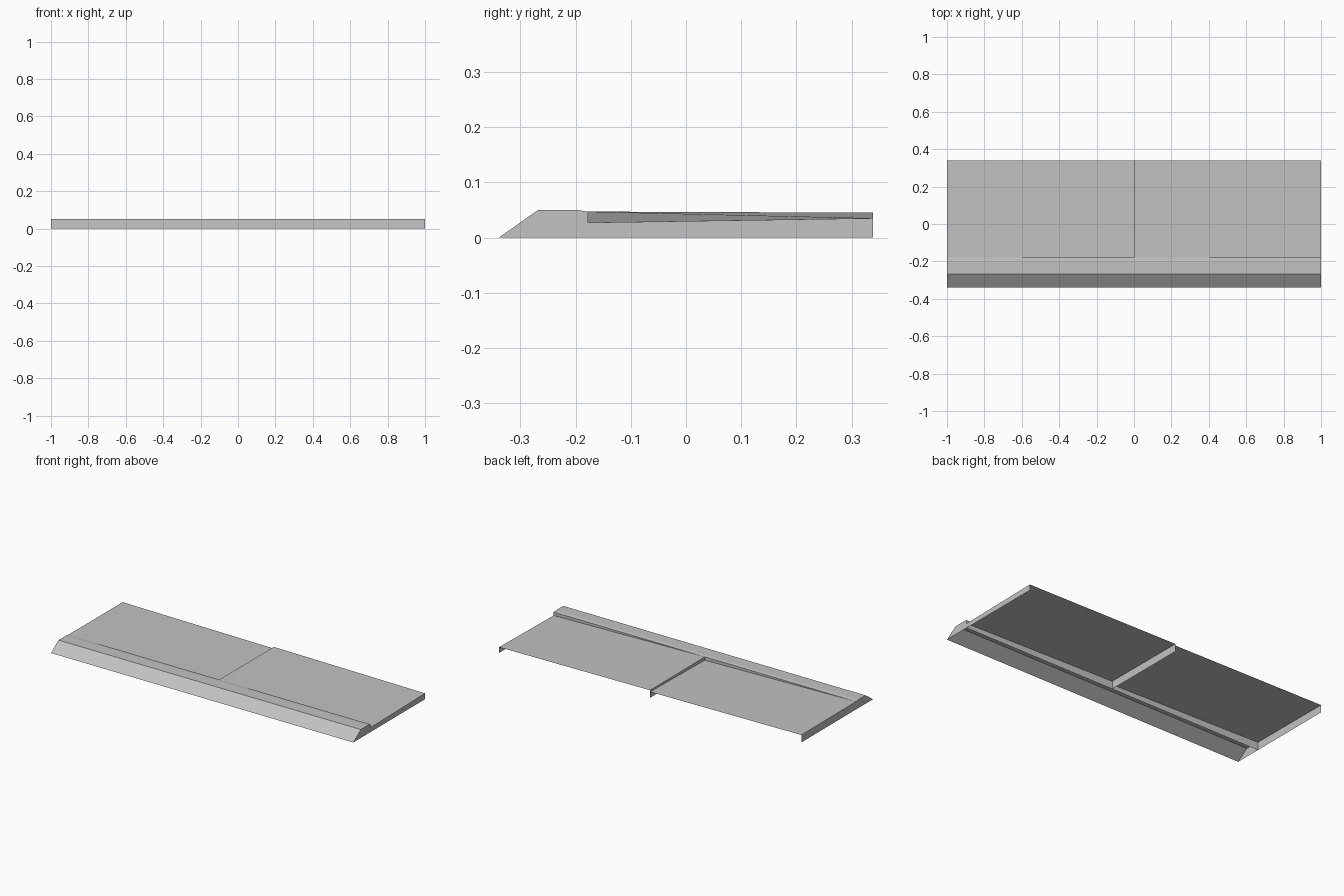
import bpy

if "Cube" in bpy.data.objects:
    bpy.data.objects.remove(bpy.data.objects["Cube"])

mat = bpy.data.materials.new("concrete_grey")
mat.diffuse_color = (0.54, 0.54, 0.54, 1)
mat.use_nodes = True
mat.node_tree.nodes["Principled BSDF"].inputs["Base Color"].default_value = mat.diffuse_color

Y_FRONT, Y_STEP, Y_BACK = -0.339, -0.178, 0.339


def make(name, verts, faces):
    me = bpy.data.meshes.new(name)
    me.from_pydata(verts, [], faces)
    me.materials.append(mat)
    ob = bpy.data.objects.new(name, me)
    bpy.context.collection.objects.link(ob)
    return ob


# Kerb: extruded open-bottomed profile with closed ends (y, z)
profile = [(Y_FRONT, 0), (-0.268, 0.05), (-0.198, 0.05), (Y_STEP, 0.047), (Y_STEP, 0)]
n = len(profile)
verts = [(x, y, z) for x in (-1, 1) for y, z in profile]
faces = [(i, i + n, i + n + 1, i + 1) for i in range(n - 1)]
faces += [tuple(range(n)), tuple(reversed(range(n, 2 * n)))]
make("kerb", verts, faces)

# Sawtooth slabs: high on the left edge, dropping to the right, open at the back
HIGH = (0.047, 0.045)
LOW = (0.027, 0.035)
for side, x0 in (("left", -1), ("right", 0)):
    x1 = x0 + 1
    make(side + "_slab",
         [(x0, Y_STEP, HIGH[0]), (x1, Y_STEP, LOW[0]),
          (x1, Y_BACK, LOW[1]), (x0, Y_BACK, HIGH[1])],
         [(0, 1, 2, 3)])

# Thin upright walls under the slab edges
for name, x, top in (("left_wall", -1, HIGH), ("middle_wall", 0, HIGH), ("right_wall", 1, LOW)):
    quad = (0, 1, 2, 3) if x > 0 else (3, 2, 1, 0)
    make(name,
         [(x, Y_STEP, 0), (x, Y_BACK, 0), (x, Y_BACK, top[1]), (x, Y_STEP, top[0])],
         [quad])
